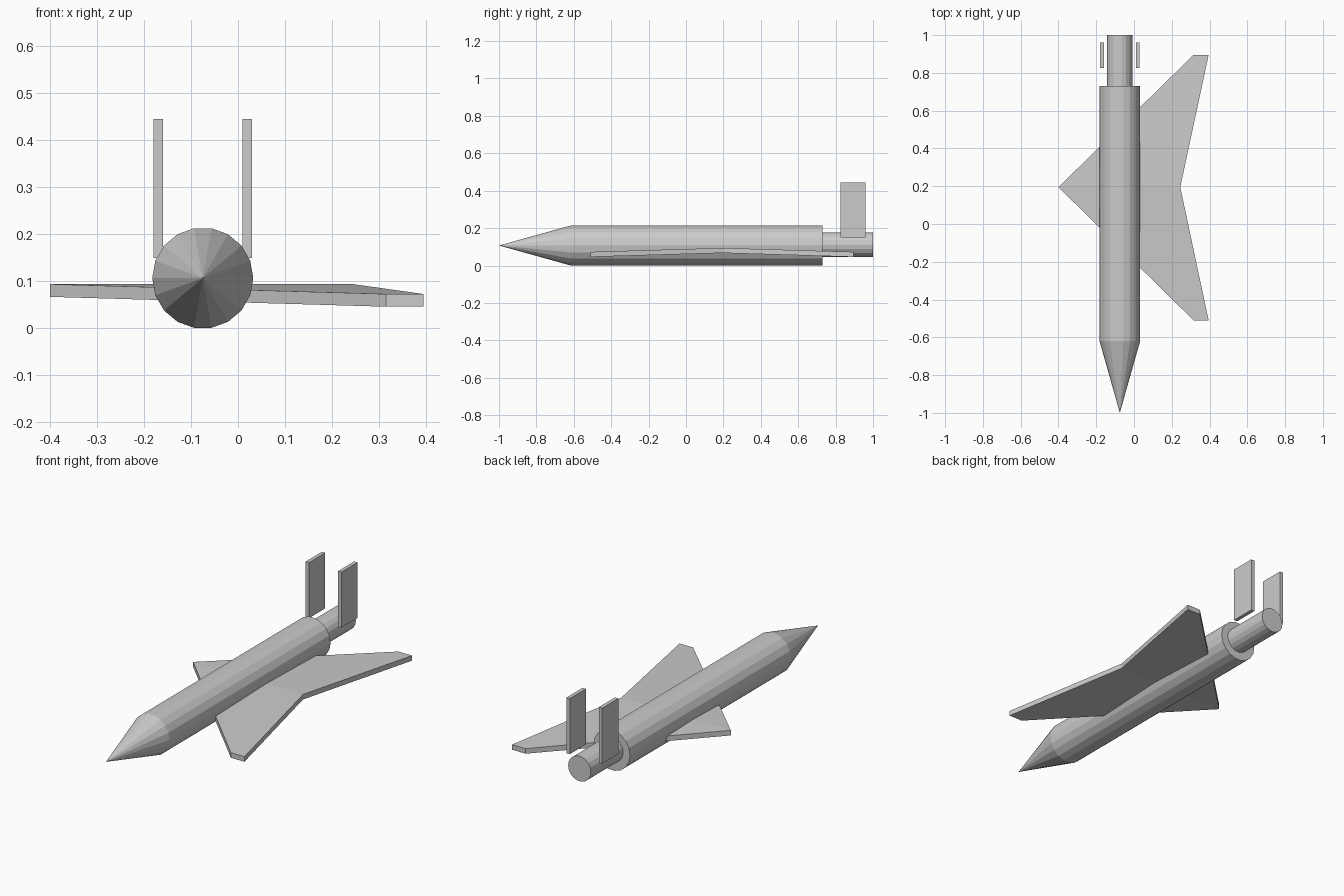
import bpy, bmesh, math

if "Cube" in bpy.data.objects:
    bpy.data.objects.remove(bpy.data.objects["Cube"])

SIDES = 18
AXIS_X = -0.075


def make_object(name, verts, faces):
    mesh = bpy.data.meshes.new(name)
    mesh.from_pydata(verts, [], faces)
    bm = bmesh.new()
    bm.from_mesh(mesh)
    bmesh.ops.recalc_face_normals(bm, faces=bm.faces)
    bm.to_mesh(mesh)
    bm.free()
    obj = bpy.data.objects.new(name, mesh)
    bpy.context.collection.objects.link(obj)
    return obj


def ring(y, r, z):
    return [(AXIS_X + r * math.cos(2 * math.pi * i / SIDES), y,
             z + r * math.sin(2 * math.pi * i / SIDES)) for i in range(SIDES)]


def tube(name, y0, y1, r, z):
    n = SIDES
    faces = [(i, (i + 1) % n, n + (i + 1) % n, n + i) for i in range(n)]
    faces += [tuple(range(n)), tuple(range(n, 2 * n))]
    return make_object(name, ring(y0, r, z) + ring(y1, r, z), faces)


def box(name, x0, x1, y0, y1, z0, z1):
    verts = [(x, y, z) for x in (x0, x1) for y in (y0, y1) for z in (z0, z1)]
    return make_object(name, verts, [(0, 1, 3, 2), (4, 6, 7, 5), (0, 4, 5, 1),
                                     (2, 3, 7, 6), (0, 2, 6, 4), (1, 5, 7, 3)])


# Fuselage, pointed nose and narrower exhaust
tube("fuselage", -0.62, 0.73, 0.1075, 0.107)
tube("exhaust", 0.70, 1.0, 0.067, 0.111)
nose_faces = [(i, (i + 1) % SIDES, SIDES) for i in range(SIDES)]
nose_faces.append(tuple(range(SIDES)))
make_object("nose_cone", ring(-0.62, 0.1075, 0.107) + [(AXIS_X, -1.0, 0.107)], nose_faces)

# Boomerang wing, folded along its centre line, tips drooping
outline = [(-0.40, 0.195, 0.067), (0.315, -0.51, 0.046), (0.395, -0.51, 0.046),
           (0.245, 0.195, 0.067), (0.395, 0.895, 0.046), (0.315, 0.895, 0.046)]
wing = outline + [(x, y, z + 0.027) for x, y, z in outline]
wing_faces = [(i, (i + 1) % 6, 6 + (i + 1) % 6, 6 + i) for i in range(6)]
for k in (0, 6):
    wing_faces += [(k, k + 1, k + 2, k + 3), (k, k + 3, k + 4, k + 5)]
make_object("wing", wing, wing_faces)

# Twin upright tail fins
for side, label in ((-1, "left"), (1, "right")):
    cx = AXIS_X + side * 0.095
    box(f"tail_fin_{label}", cx - 0.01, cx + 0.01, 0.825, 0.96, 0.15, 0.445)
